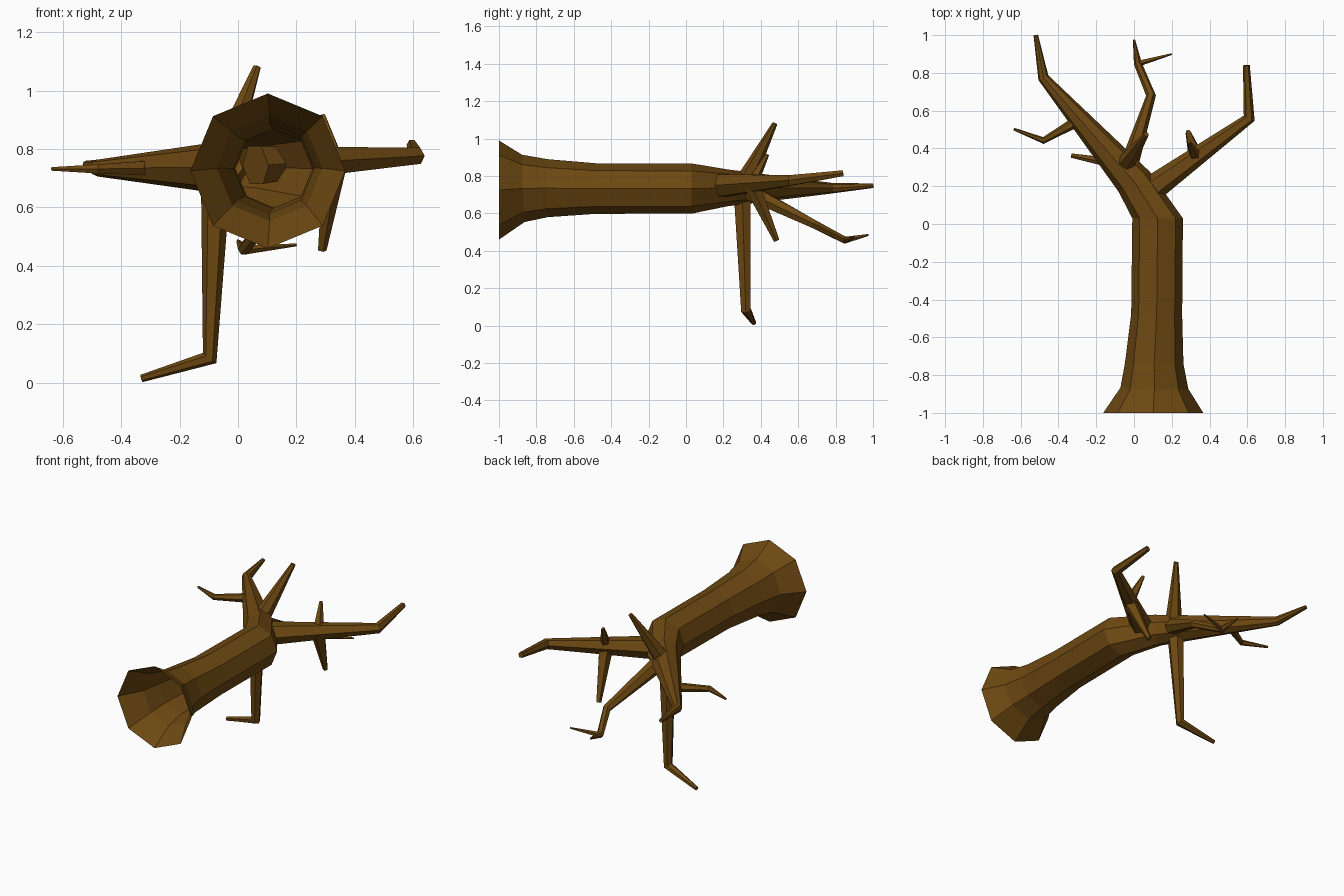
import bpy, math
from mathutils import Vector

if "Cube" in bpy.data.objects:
    bpy.data.objects.remove(bpy.data.objects["Cube"])

bark = bpy.data.materials.new("dark brown bark")
bark.diffuse_color = (0.155, 0.066, 0.006, 1)
bark.use_nodes = True
bark.node_tree.nodes["Principled BSDF"].inputs["Base Color"].default_value = bark.diffuse_color


def limb(name, pts, sides=6, open_base=False, facing=None):
    """Tapered faceted tube through (x, y, z, radius) points, flat cap at the tip."""
    facing = facing or {}
    c = [Vector(p[:3]) for p in pts]
    n = len(c)
    verts, faces = [], []
    for i, p in enumerate(pts):
        if i in facing:
            t = Vector(facing[i])
        else:
            t = Vector()
            if i > 0:
                t += (c[i] - c[i - 1]).normalized()
            if i < n - 1:
                t += (c[i + 1] - c[i]).normalized()
        t.normalize()
        overall = (c[1] - c[0]).normalized()
        ref = Vector((0, 0, 1)) if abs(overall.z) < 0.9 else Vector((0, 1, 0))
        u = t.cross(ref).normalized()
        v = u.cross(t)
        for k in range(sides):
            a = 2 * math.pi * k / sides
            verts.append(c[i] + p[3] * (u * math.cos(a) + v * math.sin(a)))
    for i in range(n - 1):
        for k in range(sides):
            a, b = i * sides + k, i * sides + (k + 1) % sides
            faces.append((a, a + sides, b + sides, b)[::-1])
    faces.append(tuple(range((n - 1) * sides, n * sides)))
    if not open_base:
        faces.append(tuple(range(sides))[::-1])
    # outward winding
    me = bpy.data.meshes.new(name)
    me.from_pydata([tuple(q) for q in verts], [], faces)
    me.materials.append(bark)
    ob = bpy.data.objects.new(name, me)
    bpy.context.collection.objects.link(ob)
    return ob


# Hollow flared trunk that bends into the main left bough
limb("trunk_and_left_bough", [
    (0.102, -1.0, 0.725, 0.265), (0.108, -0.87, 0.734, 0.180),
    (0.107, -0.74, 0.735, 0.155), (0.120, -0.48, 0.733, 0.135),
    (0.125, 0.03, 0.733, 0.134), (0.0, 0.225, 0.737, 0.098),
    (-0.48, 0.775, 0.735, 0.029), (-0.52, 1.0, 0.748, 0.012)],
    sides=8, open_base=True,
    facing={0: (0, 1, 0), 4: (0, 1, 0), 5: (-0.55, 0.83, 0)})

# Right bough with an elbow, and its twigs above and below
limb("right_bough", [(0.06, 0.16, 0.745, 0.075), (0.12, 0.205, 0.75, 0.068),
                     (0.61, 0.56, 0.777, 0.032), (0.595, 0.84, 0.815, 0.018)])
limb("right_upper_twig", [(0.33, 0.35, 0.76, 0.036), (0.29, 0.435, 0.915, 0.010)], sides=5)
limb("right_lower_twig", [(0.33, 0.35, 0.76, 0.046), (0.287, 0.485, 0.455, 0.016)], sides=5)

# Long downward bough that props the log up
limb("lower_bough", [(-0.075, 0.30, 0.72, 0.052), (-0.097, 0.32, 0.085, 0.029),
                     (-0.33, 0.362, 0.015, 0.013)])

# Upright bough
limb("upper_bough", [(-0.06, 0.30, 0.74, 0.055), (0.065, 0.475, 1.08, 0.014)])

# Crooked rear bough and its twig
limb("rear_bough", [(-0.03, 0.30, 0.735, 0.050), (0.09, 0.68, 0.545, 0.026),
                    (0.02, 0.85, 0.457, 0.021), (0.0, 0.975, 0.485, 0.006)])
limb("rear_twig", [(0.02, 0.85, 0.455, 0.017), (0.2, 0.9, 0.472, 0.005)], sides=5)

# Bent twig on the left bough
limb("left_twig", [(-0.29, 0.55, 0.735, 0.030), (-0.48, 0.442, 0.732, 0.018),
                   (-0.637, 0.503, 0.732, 0.007)])

# Make every closed limb face outward
import bmesh
for ob in bpy.context.collection.objects:
    bm = bmesh.new()
    bm.from_mesh(ob.data)
    bmesh.ops.recalc_face_normals(bm, faces=bm.faces)
    bm.to_mesh(ob.data)
    bm.free()
